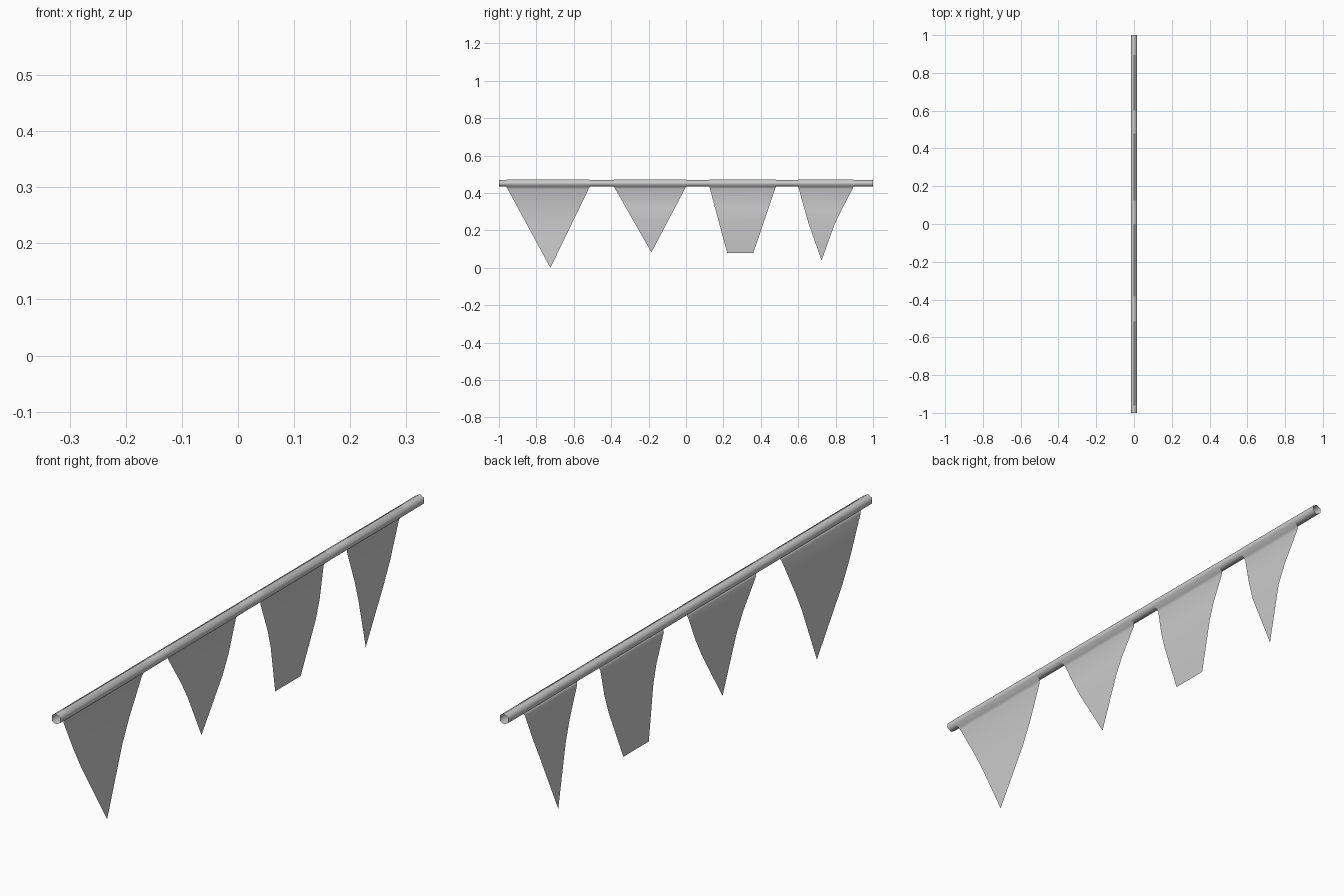
import bpy
import bmesh
from math import cos, sin, radians

cube = bpy.data.objects.get("Cube")
if cube:
    bpy.data.objects.remove(cube, do_unlink=True)

grey = bpy.data.materials.new("plain_grey")
grey.use_nodes = True
colour = (0.6, 0.6, 0.6, 1)
grey.diffuse_color = colour
grey.node_tree.nodes["Principled BSDF"].inputs["Base Color"].default_value = colour

ROD_Z = 0.4525
ROD_R = 0.0185


def strip(name, rows):
    """Smooth sheet through rows of (x, z, y_start, y_end)."""
    bm = bmesh.new()
    pairs = [[bm.verts.new((x, y, z)) for y in (y0, y1)] for x, z, y0, y1 in rows]
    for (a, b), (c, d) in zip(pairs, pairs[1:]):
        bm.faces.new((a, c, d, b))
    bmesh.ops.remove_doubles(bm, verts=bm.verts, dist=0.0001)
    for face in bm.faces:
        face.smooth = True
    mesh = bpy.data.meshes.new(name)
    bm.to_mesh(mesh)
    bm.free()
    mesh.materials.append(grey)
    obj = bpy.data.objects.new(name, mesh)
    bpy.context.collection.objects.link(obj)
    return obj


def ring(radius, steps):
    """Hexagon corners from the top, passing over the +x side."""
    return [(radius * cos(radians(90 - 60 * i)), ROD_Z + radius * sin(radians(90 - 60 * i)))
            for i in range(steps)]


# Open hexagonal rod
strip("rod", [(x, z, -1, 1) for x, z in ring(ROD_R, 7)])


# Cloth flags: wrapped over the rod, then hanging with a gentle bow
def flag(name, top, bottom, tip_z, mid_x, tip_x, pinch=0):
    rows = [(x, z, *top) for x, z in ring(ROD_R + 0.0004, 4)]
    start_z = rows[-1][1]
    for t, x, p in ((0.03, -0.004, 0), (0.32, mid_x, 0.7),
                    (0.5, mid_x, 1), (1, tip_x, 0)):
        y0, y1 = (a + (b - a) * t for a, b in zip(top, bottom))
        rows.append((x, start_z + (tip_z - start_z) * t, y0 + pinch * -p / 2, y1 - pinch * p))
    strip(name, rows)


flag("wide_flag", (-0.96, -0.515), (-0.725, -0.725), 0, -0.011, 0.004)
flag("short_flag", (-0.385, 0), (-0.185, -0.185), 0.083, 0.005, -0.011)
flag("blunt_flag", (0.125, 0.48), (0.22, 0.36), 0.08, 0.005, -0.011)
flag("narrow_flag", (0.60, 0.895), (0.725, 0.725), 0.04, 0.004, -0.016, 0.014)
